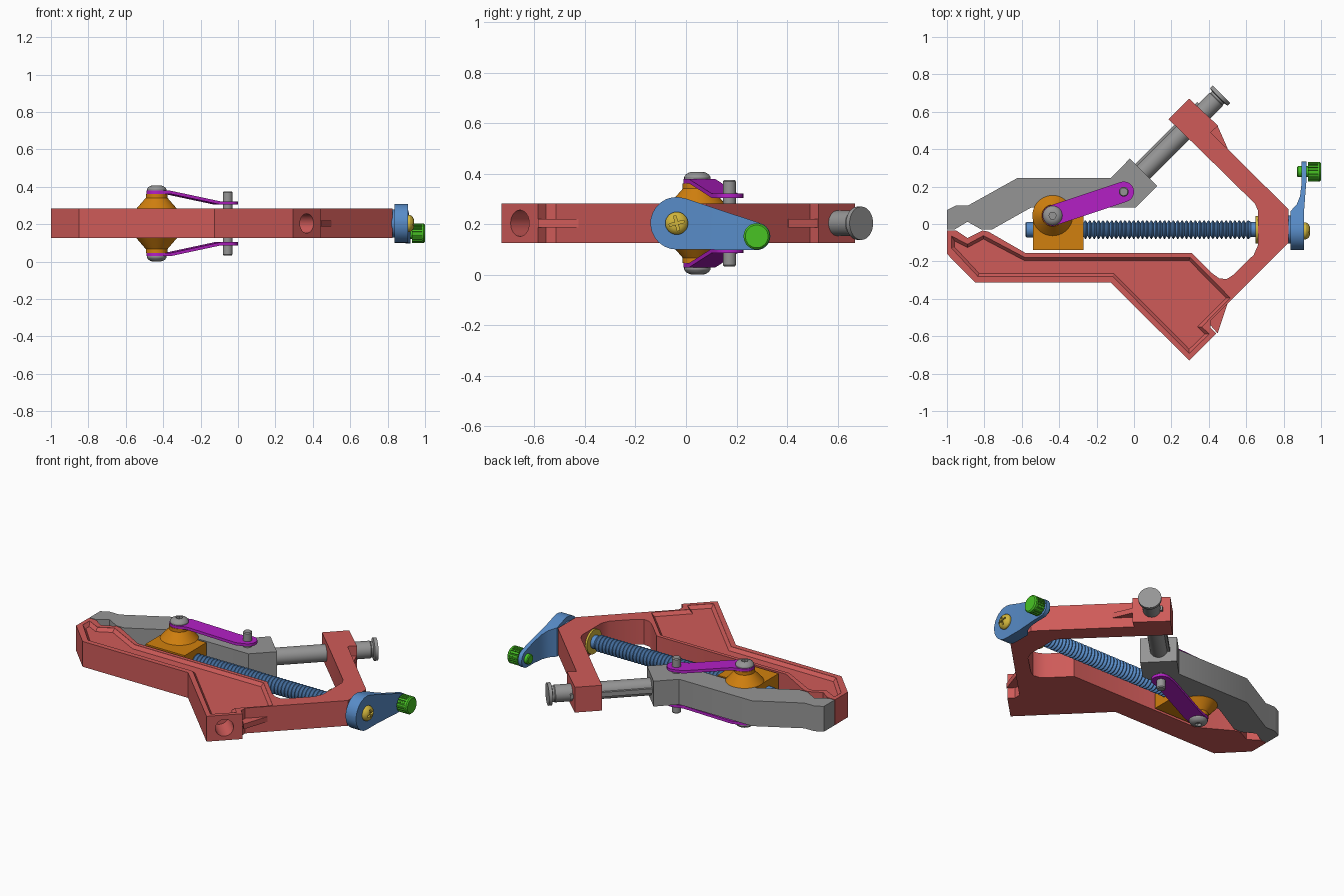
import bpy, bmesh, math
from mathutils import Vector, Matrix

if "Cube" in bpy.data.objects:
    bpy.data.objects.remove(bpy.data.objects["Cube"])

ZC, Z0, Z1 = 0.204, 0.126, 0.283      # mid plane, bottom and top of the flat parts
D = 1 / math.sqrt(2)


def material(name, rgb):
    lin = [((c / 255 + 0.055) / 1.055) ** 2.4 if c > 10 else c / 3295 for c in rgb]
    m = bpy.data.materials.new(name)
    m.diffuse_color = (*lin, 1)
    m.use_nodes = True
    m.node_tree.nodes["Principled BSDF"].inputs["Base Color"].default_value = m.diffuse_color
    return m


RED = material("red", (207, 91, 89))
GREY = material("grey", (149, 149, 149))
BLUE = material("blue", (88, 140, 200))
ORANGE = material("orange", (209, 128, 14))
PURPLE = material("purple", (180, 32, 198))
GREEN = material("green", (72, 196, 36))
YELLOW = material("yellow", (210, 182, 60))


def finish(name, bm, mat):
    bmesh.ops.recalc_face_normals(bm, faces=bm.faces)
    me = bpy.data.meshes.new(name)
    bm.to_mesh(me)
    bm.free()
    ob = bpy.data.objects.new(name, me)
    bpy.context.collection.objects.link(ob)
    me.materials.append(mat)
    return ob


def prism_bm(pts, z0, z1):
    bm = bmesh.new()
    f = bm.faces.new([bm.verts.new((x, y, z0)) for x, y in pts])
    ext = bmesh.ops.extrude_face_region(bm, geom=[f])
    top = [v for v in ext["geom"] if isinstance(v, bmesh.types.BMVert)]
    bmesh.ops.translate(bm, verts=top, vec=(0, 0, z1 - z0))
    bmesh.ops.recalc_face_normals(bm, faces=bm.faces)
    return bm


def prism(name, pts, z0, z1, mat, mtx=None):
    bm = prism_bm(pts, z0, z1)
    if mtx:
        bm.transform(mtx)
    return finish(name, bm, mat)


def axis(origin, direction):
    """Matrix taking local z to a direction at an origin."""
    q = Vector(direction).to_track_quat('Z', 'Y')
    return Matrix.Translation(origin) @ q.to_matrix().to_4x4()


def lathe(name, profile, origin, direction, mat, n=32):
    bm = bmesh.new()
    rings = [[bm.verts.new((r * math.cos(2 * math.pi * i / n), r * math.sin(2 * math.pi * i / n), h))
              for i in range(n)] for r, h in profile]
    for a, b in zip(rings, rings[1:]):
        for i in range(n):
            bm.faces.new((a[i], a[(i + 1) % n], b[(i + 1) % n], b[i]))
    bm.faces.new(rings[0])
    bm.faces.new(rings[-1])
    bm.transform(axis(origin, direction))
    return finish(name, bm, mat)


def boolean(ob, cutter, op='DIFFERENCE'):
    m = ob.modifiers.new("cut", 'BOOLEAN')
    m.operation, m.solver, m.object = op, 'EXACT', cutter
    bpy.context.view_layer.objects.active = ob
    bpy.ops.object.modifier_apply(modifier=m.name)
    bpy.data.objects.remove(cutter)


def capsule(c0, r0, c1, r1, n=14):
    """Outline around two circles of different radius."""
    d = Vector(c1) - Vector(c0)
    base, tilt = math.atan2(d.y, d.x), math.acos((r0 - r1) / d.length)
    pts = []
    for c, r, a0, a1 in ((c1, r1, -tilt, tilt), (c0, r0, tilt, 2 * math.pi - tilt)):
        for i in range(n + 1):
            a = base + a0 + (a1 - a0) * i / n
            pts.append((c[0] + r * math.cos(a), c[1] + r * math.sin(a)))
    return pts


# Red frame: fixed jaw, bridge and guide arm
frame = prism("frame", [
    (-1, -0.035), (-0.95, -0.035), (-0.89, -0.075), (-0.81, -0.035), (-0.78, -0.04), (-0.58, -0.155),
    (0.31, -0.155), (0.42, -0.265), (0.455, -0.29), (0.495, -0.295), (0.53, -0.272), (0.64, -0.165),
    (0.662, -0.115), (0.662, 0.075), (0.645, 0.11), (0.355, 0.395), (0.185, 0.56), (0.295, 0.67),
    (0.45, 0.525), (0.41, 0.49), (0.825, 0.08), (0.825, -0.10), (0.41, -0.515), (0.41, -0.555),
    (0.44, -0.585), (0.295, -0.73), (-0.125, -0.312), (-0.85, -0.312), (-1, -0.16)], Z0, Z1, RED)

# Sunken panel with sloping walls on the jaw
bm = prism_bm([(-0.975, -0.065), (-0.975, -0.13), (-0.835, -0.28), (-0.115, -0.28), (0.295, -0.692),
               (0.402, -0.588), (0.362, -0.55), (0.515, -0.395), (0.30, -0.178), (-0.585, -0.178),
               (-0.805, -0.062), (-0.89, -0.108)], Z1 - 0.001, Z1 + 0.05)
bm.faces.ensure_lookup_table()
low = min(bm.faces, key=lambda f: f.calc_center_median().z)
bmesh.ops.inset_region(bm, faces=[low], thickness=0.016, depth=0.02, use_even_offset=True)
boolean(frame, finish("panel_cutter", bm, RED))

# Spare rod socket in the jaw end
boolean(frame, lathe("socket_cutter", [(0.052, -0.05), (0.052, 0.16)], (0.3675, -0.6575, ZC), (-D, D, 0), RED))

# Thin gussets behind both end blocks
for s, name in ((1, "upper_gusset"), (-1, "lower_gusset")):
    prism(name, [(0.39, -0.02 + s * 0.50), (0.447, -0.03 + s * 0.555), (0.5, -0.01 + s * 0.415),
                 (0.48, -0.01 + s * 0.40)], ZC - 0.016, ZC + 0.016, RED)

# Grey moving jaw
prism("moving_jaw", [
    (-1, -0.03), (-0.96, -0.03), (-0.89, 0.012), (-0.815, -0.03), (-0.76, -0.03), (-0.55, 0.088),
    (0.01, 0.088), (0.125, 0.203), (-0.022, 0.35), (-0.125, 0.245), (-0.625, 0.245),
    (-0.885, 0.1), (-0.95, 0.1), (-1, 0.075)], Z0, Z1, GREY)

# Guide rod with end flange and side key
lathe("guide_rod", [(0.05, -0.02), (0.05, 0.55), (0.046, 0.555), (0.046, 0.565), (0.066, 0.57), (0.066, 0.59)],
      (0.05, 0.277, ZC), (D, D, 0), GREY)
prism("rod_key", [(0, 0.03), (0.47, 0.03), (0.47, 0.062), (0, 0.062)], -0.014, 0.014, GREY,
      Matrix.Translation((0.05, 0.277, ZC)) @ Matrix.Rotation(math.pi / 4, 4, 'Z'))

# Threaded spindle
thread = [(0.036, -0.58), (0.041, -0.574), (0.041, -0.30)]
pitch = 0.0235
for i in range(39):
    x = -0.295 + i * pitch
    thread += [(0.034, x), (0.05, x + pitch * 0.4), (0.05, x + pitch * 0.6)]
thread += [(0.04, 0.625), (0.04, 0.84)]
lathe("spindle", thread, (0, -0.03, ZC), (1, 0, 0), BLUE, 24)
lathe("washer", [(0.074, 0.65), (0.074, 0.664)], (0, -0.03, ZC), (1, 0, 0), YELLOW)

# Orange nut block with a cone above and below
PX, PY = -0.435, 0.045
prism("nut_block", [(-0.54, -0.138), (-0.27, -0.138), (-0.27, 0.076), (-0.502, 0.076), (-0.54, 0.03)],
      Z0, Z1, ORANGE)
cone = [(0.108, 0), (0.108, 0.079), (0.058, 0.137), (0.058, 0.158)]
lathe("nut_cones", [(r, -h) for r, h in cone[:0:-1]] + cone[1:], (PX, PY, ZC), (0, 0, 1), ORANGE, 40)

# Bent purple links and domed pivot bolts, mirrored about the mid plane
QX, QY = -0.055, 0.172
along = Vector((QX - PX, QY - PY, 0))
length = along.length
along.normalize()
for s, side in ((1, "upper"), (-1, "lower")):
    bm = prism_bm(capsule((PX, PY), 0.055, (QX, QY), 0.055), 0, 0.017)
    for t in (0.06, length - 0.055):
        bmesh.ops.bisect_plane(bm, geom=bm.verts[:] + bm.edges[:] + bm.faces[:],
                               plane_co=Vector((PX, PY, 0)) + along * t, plane_no=along)
    for v in bm.verts:
        t = (v.co - Vector((PX, PY, 0))).dot(along)
        k = min(max((t - 0.06) / (length - 0.115), 0), 1)
        v.co.z = ZC + s * (v.co.z + 0.158 - 0.058 * k)
    finish(side + "_link", bm, PURPLE)

    bolt = lathe(side + "_pivot_bolt", [(0.03, 0.15), (0.03, 0.174), (0.052, 0.175), (0.052, 0.183), (0.046, 0.193),
                                        (0.034, 0.2), (0.024, 0.203)], (PX, PY, ZC), (0, 0, s), GREY)
    boolean(bolt, lathe("hex_cutter", [(0.02, 0.188), (0.02, 0.22)], (PX, PY, ZC), (0, 0, s), GREY, 6))

# Pin joining the links to the moving jaw
pin = [(0.021, 0.171), (0.026, 0.165), (0.026, 0)]
lathe("link_pin", [(r, -h) for r, h in pin] + pin[1::-1], (QX, QY, ZC), (0, 0, 1), GREY, 24)

# Crank: teardrop outline cut from a curved side profile
crank = prism("crank", [(0.838, -0.14), (0.91, -0.14), (0.91, 0.08), (0.916, 0.16), (0.921, 0.22), (0.922, 0.345),
                        (0.896, 0.345), (0.896, 0.22), (0.888, 0.15), (0.87, 0.105), (0.838, 0.07)],
              0, 0.4, BLUE)
to_yz = Matrix(((0, 0, 1, 0), (1, 0, 0, 0), (0, 1, 0, 0), (0, 0, 0, 1)))
boolean(crank, prism("crank_cutter", capsule((-0.037, ZC), 0.104, (0.28, 0.152), 0.054), 0.7, 1.1, BLUE, to_yz),
        'INTERSECT')
lathe("crank_collar", [(0.075, 0.82), (0.075, 0.84)], (0, -0.03, ZC), (1, 0, 0), BLUE)

# Crank screw with a cross slot
screw = lathe("crank_screw", [(0.045, 0.905), (0.045, 0.92), (0.038, 0.932), (0.024, 0.94)],
              (0, -0.037, ZC), (1, 0, 0), YELLOW)
for a in (0.25, 0.25 + math.pi / 2):
    slot = prism("slot_cutter", [(-0.03, -0.005), (0.03, -0.005), (0.03, 0.005), (-0.03, 0.005)], 0.924, 0.96,
                 YELLOW, Matrix.Translation((0, -0.037, ZC)) @ to_yz @ Matrix.Rotation(a, 4, 'Z'))
    boolean(screw, slot)

# Knurled green knob with its stud behind the crank
KY, KZ = 0.28, 0.152
ridges = []
for i in range(20):
    for da, r in ((0, 0.052), (0.45, 0.052), (0.55, 0.046), (0.9, 0.046)):
        a = 2 * math.pi * (i + da) / 20
        ridges.append((r * math.cos(a), r * math.sin(a)))
prism("knob", ridges, 0.93, 0.99, GREEN, Matrix.Translation((0, KY, KZ)) @ to_yz)
lathe("knob_cap", [(0.052, 0.984), (0.052, 0.993), (0.045, 1.0)], (0, KY, KZ), (1, 0, 0), GREEN)
lathe("knob_stud", [(0.024, 0.872), (0.03, 0.877), (0.03, 0.935)], (0, KY, KZ), (1, 0, 0), GREEN)

# Smooth round surfaces, keep edges sharp
for ob in bpy.data.objects:
    ob.select_set(True)
bpy.context.view_layer.objects.active = frame
bpy.ops.object.shade_smooth_by_angle(angle=math.radians(30))
